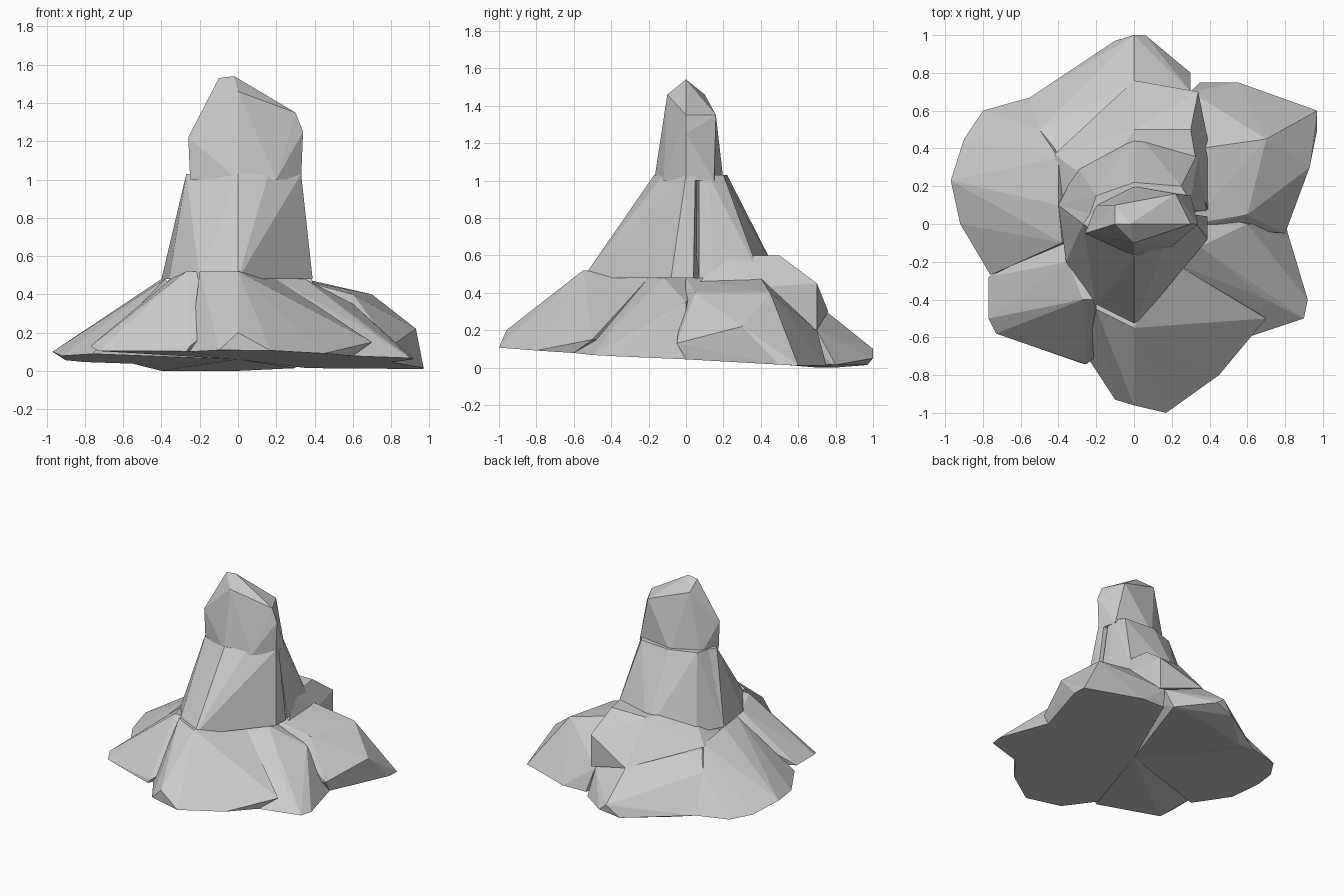
import bpy
import bmesh
from mathutils import Vector

default_cube = bpy.data.objects.get("Cube")
if default_cube:
    bpy.data.objects.remove(default_cube, do_unlink=True)

# One plain stone colour
stone = bpy.data.materials.new("stone grey")
stone.use_nodes = True
stone.diffuse_color = (.6, .6, .6, 1)
stone_shader = stone.node_tree.nodes["Principled BSDF"]
stone_shader.inputs["Base Color"].default_value = stone.diffuse_color

# Heights shared by neighbouring rocks
waist_height = .48
peak_height = .52
shoulder_height = .6
neck_height = 1.03


def level(height, *outline):
    """Corners of a flat outline at one height."""
    return [Vector((x, y, height)) for x, y in outline]


def waist(*outline):
    return level(waist_height, *outline)


def peak(*outline):
    return level(peak_height, *outline)


def neck(*outline):
    return level(neck_height, *outline)


def foot(*outline):
    """Corners on the tilted underside, joined to the middle of the base."""
    middle = Vector((0, 0, .06))
    tilt = Vector((-.02, -.05, 0))
    rim = [Vector((x, y, 0)) for x, y in outline]
    return [middle] + [p + Vector((0, 0, middle.z + tilt.dot(p))) for p in rim]


def rock(name, *corners):
    """Make one flat-faced rock as the convex hull of its corners."""
    bm = bmesh.new()
    for corner in corners:
        bm.verts.new(corner)
    bmesh.ops.convex_hull(bm, input=bm.verts)
    loose = [vert for vert in bm.verts if not vert.link_faces]
    bmesh.ops.delete(bm, geom=loose, context="VERTS")
    bmesh.ops.recalc_face_normals(bm, faces=bm.faces)
    mesh = bpy.data.meshes.new(name)
    bm.to_mesh(mesh)
    bm.free()
    mesh.materials.append(stone)
    bpy.context.scene.collection.objects.link(bpy.data.objects.new(name, mesh))


# Skirt of wedge rocks: thin rim at the foot, crest at the waist
rock("front_skirt_rock",
     *foot((.17, -1), (-.1, -.93), (-.25, -.7), (.45, -.8), (.6, -.6)),
     *peak((0, -.55), (-.2, -.45)),
     *waist((.2, -.2), (-.2, -.2)),
     (0, -.96, .2), (.7, -.5, .15))
rock("front_left_skirt_rock",
     *foot((.9, -.5), (.92, -.4), (.8, 0), (.6, -.6)),
     *waist((.35, -.12), (.2, -.2), (.2, .1)),
     (.6, 0, .35), (.7, -.4, .2))
rock("back_left_skirt_rock",
     *foot((.97, .6), (.97, .5), (.8, 0), (.55, .75), (.35, .75)),
     *waist((.3, 0), (.35, .4)),
     (.4, 0, .44), (.6, .05, .4), (.8, -.05, .13), (.7, .45, .4),
     (.93, .3, .22), (.3, .7, .2))
rock("back_skirt_rock",
     *foot((-.55, .67), (-.1, .97), (.3, .8)),
     *level(.4, (-.4, .35), (.2, .2)),
     (0, 1, .1), (.06, 1, .05), (-.4, .7, 0), (0, .8, 0), (.3, .7, .2),
     (0, .75, .3), (-.5, .5, .3))
rock("back_right_skirt_rock",
     *foot((-.9, .45), (-.8, .6), (-.55, .67), (-.92, 0), (-.76, -.27)),
     *waist((-.4, .1), (-.38, -.1)),
     (-.4, .35, .44), (-.97, .23, .1), (-.5, .5, .3))
rock("front_right_skirt_rock",
     *foot((-.73, -.58), (-.27, -.74)),
     *waist((-.35, -.2), (-.2, 0)),
     *peak((-.27, -.4), (-.2, -.4)),
     *level(.13, (-.77, -.28), (-.77, -.5), (-.25, -.74)),
     (-.2, -.5, .4), (-.2, -.7, .17))

# Squat shoulder behind the column
rock("back_shoulder_rock",
     *level(shoulder_height, (.35, .2), (.3, .5), (0, .5), (-.2, .2)),
     *level(.43, (-.42, .37), (-.4, .1), (.4, .05), (.4, .4)),
     (.34, .7, .45), (.34, .7, .2), (0, .76, .3))

# Column, split by a crack into a front and a back slab
rock("column_front_slab",
     *waist((0, -.55), (-.2, -.45), (-.36, -.2), (-.4, .1), (.39, -.08), (.39, .04)),
     *neck((-.27, 0), (0, -.17), (.16, -.12), (.33, 0), (-.2, .1), (.32, .05)))
rock("column_back_slab",
     *waist((.38, .07), (.38, .15), (.35, .4), (0, .5), (-.3, .3), (-.4, .1)),
     *neck((.3, .07), (.3, .12), (.25, .2), (0, .22), (-.2, .15), (-.25, 0)))

# Capstone with a sloping ridge
rock("capstone",
     *level(1, (-.25, -.05), (0, -.17), (.2, -.12), (.33, 0), (.3, .15), (0, .2), (-.2, .1)),
     (-.26, -.05, 1.22), (.34, 0, 1.25), (.3, 0, 1.35), (.22, .16, 1.35),
     (0, -.1, 1.46), (-.1, .1, 1.46), (-.1, 0, 1.53), (-.02, 0, 1.54))
